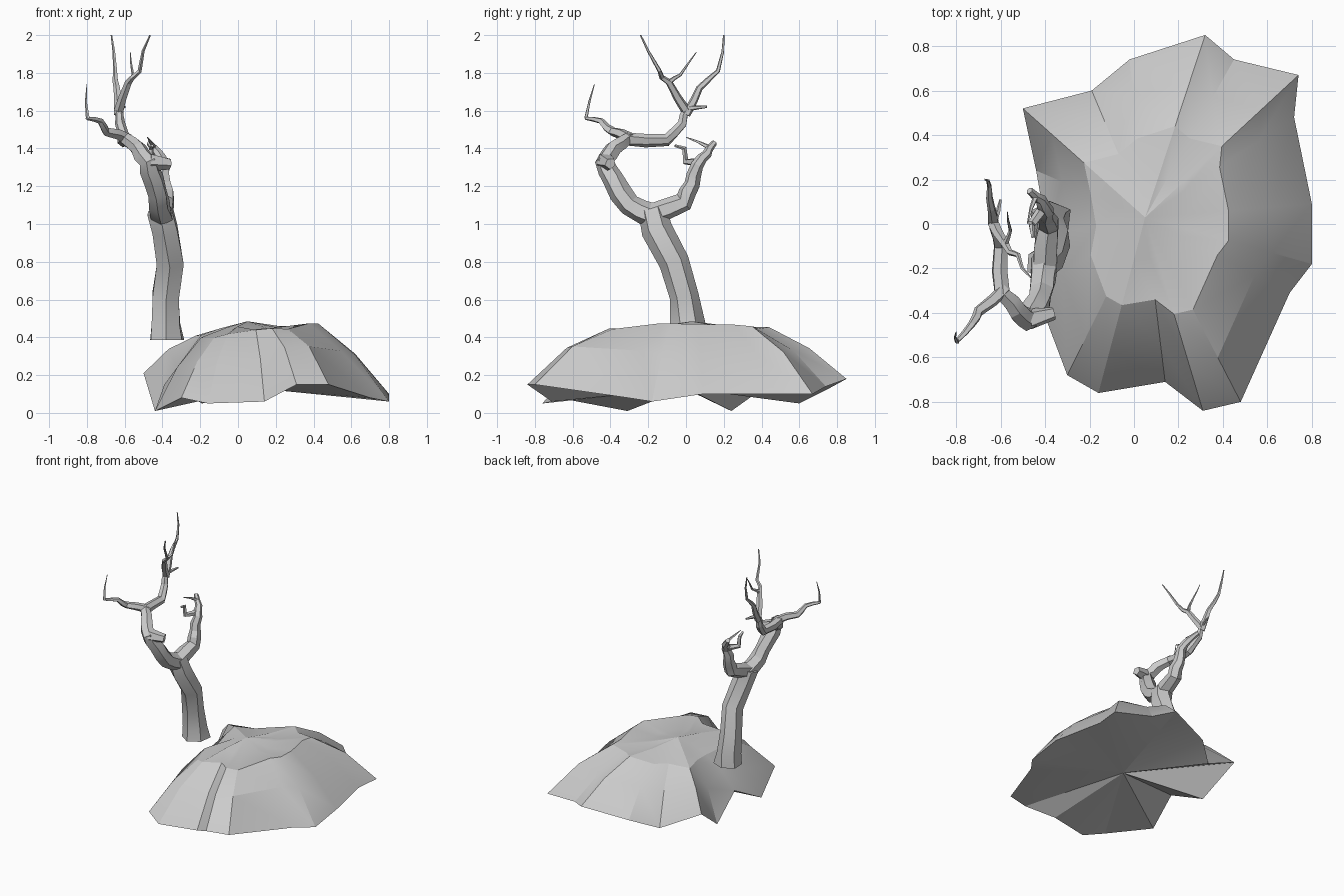
import bpy, bmesh, math, random
from mathutils import Vector

if "Cube" in bpy.data.objects:
    bpy.data.objects.remove(bpy.data.objects["Cube"])

random.seed(4)


def finish(name, bm):
    bmesh.ops.recalc_face_normals(bm, faces=bm.faces)
    me = bpy.data.meshes.new(name)
    bm.to_mesh(me)
    bm.free()
    ob = bpy.data.objects.new(name, me)
    bpy.context.collection.objects.link(ob)
    bpy.ops.object.select_all(action='DESELECT')
    ob.select_set(True)
    bpy.context.view_layer.objects.active = ob
    bpy.ops.object.shade_smooth_by_angle(angle=math.radians(20))
    return ob


def bridge(bm, a, b):
    n = len(a)
    for k in range(n):
        m = (k + 1) % n
        bm.faces.new((a[k], a[m], b[m], b[k]))


def fan(bm, ring, point):
    tip = bm.verts.new(point)
    for k, v in enumerate(ring):
        bm.faces.new((v, ring[(k + 1) % len(ring)], tip))


def limb(name, path, r0, r1, sides=5, power=1.0, kink=0.0):
    """Faceted tapering tube; kink adds a jittered joint in each segment."""
    path = [Vector(p) for p in path]
    ps = [path[0]]
    for a, b in zip(path, path[1:]):
        if kink:
            jog = Vector([random.uniform(-kink, kink) for _ in range(3)])
            ps.append((a + b) / 2 + jog)
        ps.append(b)
    last = len(ps) - 1
    bm = bmesh.new()
    rings, u = [], Vector((1, 0, 0))
    for i, p in enumerate(ps):
        t = (ps[min(i + 1, last)] - ps[max(i - 1, 0)]).normalized()
        u = (u - t * u.dot(t)).normalized()
        v = t.cross(u)
        r = r1 + (r0 - r1) * (1 - i / last) ** power
        ring = []
        for k in range(sides):
            a = 2 * math.pi * (k + 0.5) / sides
            d = (u * math.cos(a) + v * math.sin(a)) * r
            ring.append(bm.verts.new(p + d * random.uniform(0.9, 1.1)))
        rings.append(ring)
    for a, b in zip(rings, rings[1:]):
        bridge(bm, a, b)
    bm.faces.new(rings[0])
    bm.faces.new(rings[-1])
    return finish(name, bm)


# Mound: ragged rim rising in rings to a rough plateau, closed underneath
rim = [(.32, .85, .18), (.45, .74, .14), (.74, .67, .1), (.72, .48, .1),
       (.8, .09, .1), (.8, -.18, .06), (.7, -.31, .08), (.48, -.8, .15),
       (.31, -.84, .15), (.14, -.71, .06), (-.16, -.76, .05), (-.3, -.68, .08),
       (-.44, -.31, .01), (-.39, -.05, .15), (-.44, .24, .01), (-.5, .52, .21),
       (-.19, .6, .05), (-.02, .74, .12)]
top = Vector((.05, .03, .485))
bm = bmesh.new()
rings = [[bm.verts.new(p) for p in rim]]
for f, rise in ((.76, .62), (.5, 1), (.25, 1)):
    ring = []
    for x, y, z in rim:
        px, py = top.x + (x - top.x) * f, top.y + (y - top.y) * f
        plateau = min(.465, max(.4, .425 + .12 * px)) if f > .3 else .45
        h = z + (plateau - z) * rise + random.uniform(-.015, .012)
        ring.append(bm.verts.new((px, py, h)))
    rings.append(ring)
for a, b in zip(rings, rings[1:]):
    bridge(bm, a, b)
fan(bm, rings[-1], top)
fan(bm, rings[0], (.1, 0, .13))
finish("mound", bm)

# Trunk with flared foot
limb("trunk", [(-.38, .01, .385), (-.38, .01, .47), (-.38, -.01, .62), (-.36, -.06, .8),
               (-.39, -.155, .97), (-.41, -.18, 1.07)], .1, .076, 6, 3)

# Left bough, looping up and over
limb("left_bough", [(-.4, -.17, 1.04), (-.42, -.3, 1.1), (-.45, -.385, 1.24),
                    (-.475, -.43, 1.33), (-.53, -.385, 1.4), (-.595, -.31, 1.45),
                    (-.6, -.1, 1.445), (-.625, -.02, 1.53), (-.63, 0, 1.6)],
     .066, .021, 6, kink=.008)
limb("bough_stub", [(-.47, -.43, 1.33), (-.36, -.4, 1.32)], .05, .03)

# Right bough
limb("right_bough", [(-.4, -.19, 1.05), (-.385, -.01, 1.115), (-.395, .03, 1.21),
                     (-.39, .06, 1.31), (-.42, .11, 1.37), (-.47, .15, 1.43)],
     .06, .016, 6, kink=.008)

# Upper twigs
limb("rear_twig", [(-.63, 0, 1.58), (-.64, .07, 1.72), (-.65, .17, 1.81),
                   (-.67, .2, 2)], .026, .004, kink=.01)
limb("front_twig", [(-.63, 0, 1.6), (-.58, -.09, 1.75), (-.52, -.14, 1.81),
                    (-.465, -.24, 2)], .026, .004, kink=.012)
limb("middle_twig", [(-.58, -.09, 1.75), (-.555, -.03, 1.79), (-.57, .055, 1.91)],
     .014, .002, kink=.006)
limb("short_twig", [(-.63, 0, 1.61), (-.6, .11, 1.62)], .016, .006, kink=.006)

# Side twigs
limb("left_twig", [(-.58, -.29, 1.45), (-.7, -.39, 1.49), (-.73, -.45, 1.545),
                   (-.8, -.53, 1.56)], .032, .01, kink=.008)
limb("left_twig_tip", [(-.795, -.53, 1.56), (-.8, -.485, 1.74)], .01, .002, kink=.008)
limb("right_twig", [(-.41, .07, 1.33), (-.46, 0, 1.33), (-.46, -.01, 1.4),
                    (-.455, -.06, 1.415)], .024, .008)
limb("tip_twig", [(-.44, .13, 1.4), (-.48, 0, 1.46)], .014, .002, kink=.006)
